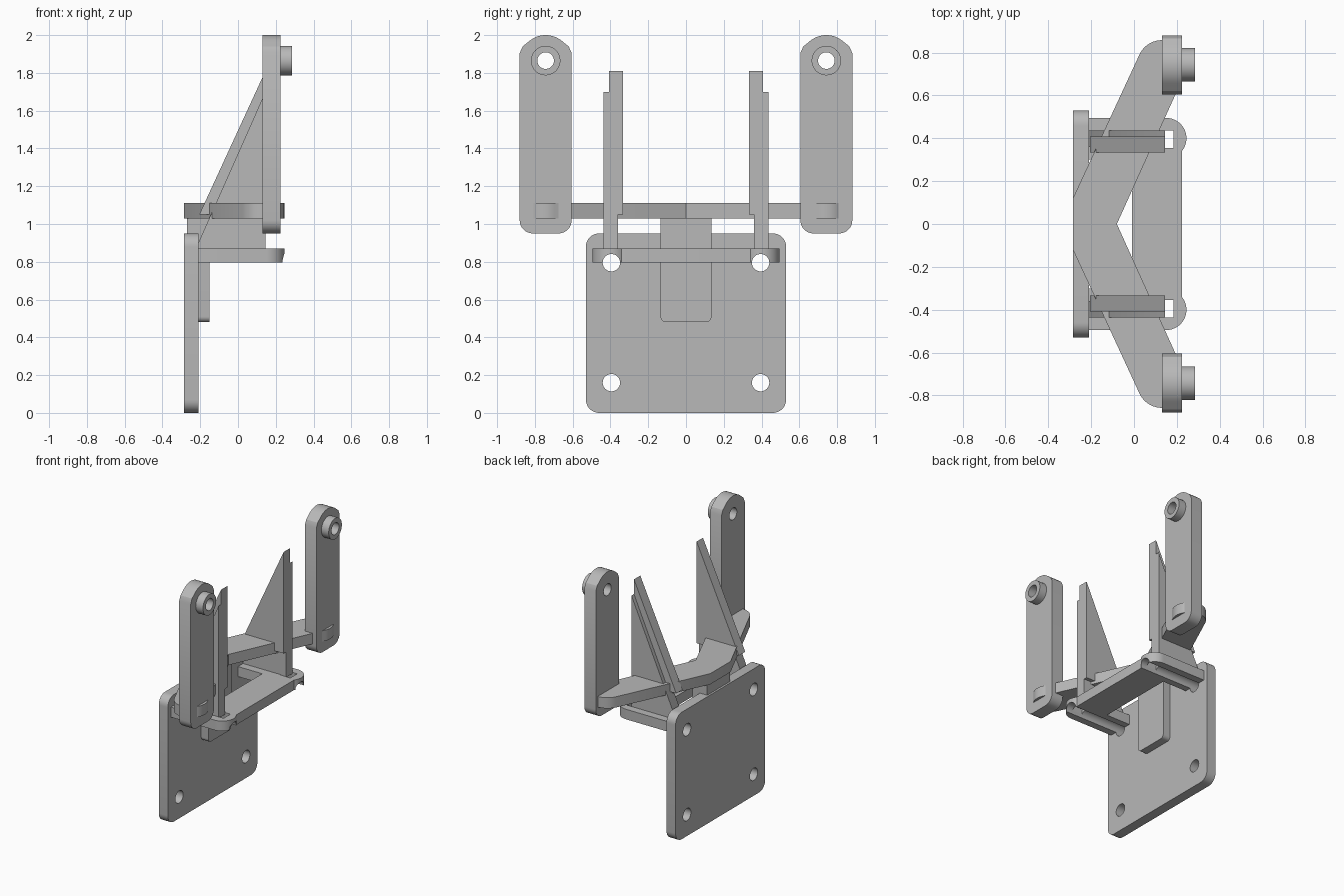
import bpy
import bmesh
from math import cos, sin, radians

if "Cube" in bpy.data.objects:
    bpy.data.objects.remove(bpy.data.objects["Cube"], do_unlink=True)

GREY = (0.48, 0.48, 0.48, 1.0)
mat = bpy.data.materials.new("plain grey")
mat.use_nodes = True
mat.diffuse_color = GREY
mat.node_tree.nodes["Principled BSDF"].inputs["Base Color"].default_value = GREY


def arc(cx, cy, r, start, end, n=8):
    """Points along an arc, angles in degrees."""
    angles = [radians(start + (end - start) * i / n) for i in range(n + 1)]
    return [(cx + r * cos(a), cy + r * sin(a)) for a in angles]


def rounded(a0, a1, b0, b1, r):
    """Rectangle with rounded corners."""
    return (arc(a1 - r, b0 + r, r, -90, 0) + arc(a1 - r, b1 - r, r, 0, 90)
            + arc(a0 + r, b1 - r, r, 90, 180) + arc(a0 + r, b0 + r, r, 180, 270))


def box(a0, a1, b0, b1):
    return [(a0, b0), (a1, b0), (a1, b1), (a0, b1)]


def circle(cx, cy, r):
    return arc(cx, cy, r, 0, 360, 40)[:-1]


def mirrored(half):
    """Close a half outline by reflecting it across y = 0."""
    return half + [(x, -y) for x, y in reversed(half) if abs(y) > 1e-6]


def prism(name, outline, axis, lo, hi):
    """Extrude an outline along one axis."""
    place = {"X": lambda a, b, d: (d, a, b),
             "Y": lambda a, b, d: (a, d, b),
             "Z": lambda a, b, d: (a, b, d)}[axis]
    bm = bmesh.new()
    base = bm.faces.new([bm.verts.new(place(a, b, lo)) for a, b in outline])
    new = bmesh.ops.extrude_face_region(bm, geom=[base])["geom"]
    bmesh.ops.translate(bm, vec=place(0, 0, hi - lo),
                        verts=[v for v in new if isinstance(v, bmesh.types.BMVert)])
    bmesh.ops.recalc_face_normals(bm, faces=bm.faces)
    mesh = bpy.data.meshes.new(name)
    bm.to_mesh(mesh)
    bm.free()
    mesh.materials.append(mat)
    ob = bpy.data.objects.new(name, mesh)
    bpy.context.collection.objects.link(ob)
    return ob


def activate(ob):
    bpy.ops.object.select_all(action="DESELECT")
    ob.select_set(True)
    bpy.context.view_layer.objects.active = ob


def cut(ob, outline, axis, lo, hi):
    """Remove a prism from a part."""
    cutter = prism("cutter", outline, axis, lo, hi)
    cutter.hide_render = True
    mod = ob.modifiers.new("cut", "BOOLEAN")
    mod.operation = "DIFFERENCE"
    mod.solver = "EXACT"
    mod.object = cutter
    activate(ob)
    bpy.ops.object.modifier_apply(modifier=mod.name)
    bpy.data.objects.remove(cutter, do_unlink=True)


parts = []

# Mounting plate with four screw holes
HOLE_Y, HOLE_Z = 0.395, 0.795
plate = prism("mounting_plate", rounded(-0.53, 0.53, 0, 0.95, 0.07), "X", -0.285, -0.21)
for y in (-HOLE_Y, HOLE_Y):
    for z in (0.16, HOLE_Z):
        cut(plate, circle(y, z, 0.046), "X", -0.4, -0.1)
parts.append(plate)

# Tongue in front of the plate, and the block that hooks over its top edge
tongue = [(0.135, 1.03), (-0.135, 1.03)] + arc(-0.105, 0.51, 0.03, 180, 270) \
    + arc(0.105, 0.51, 0.03, 270, 360)
parts.append(prism("tongue", tongue, "X", -0.21, -0.15))
parts.append(prism("hook_block", box(-0.135, 0.135, 0.95, 1.03), "X", -0.27, -0.21))

# V-shaped beam whose round ends pass through the posts
beam = [(-0.08, 0)] + arc(0.13, 0.743, 0.115, -25, 155, 20) + [(-0.285, 0.12)]
parts.append(prism("v_beam", mirrored(beam), "Z", 1.03, 1.11))

# U-shaped shelf with rounded lobes, screwdriver grooves and slots
shelf_half = [(-0.01, 0.30), (-0.21, 0.30), (-0.21, 0.495)] \
    + arc(0.15, 0.40, 0.095, 90, -38, 16) + [(0.225, 0.34)]
shelf = prism("shelf", mirrored(shelf_half), "Z", 0.795, 0.87)
for y in (-HOLE_Y, HOLE_Y):
    cut(shelf, circle(y, HOLE_Z, 0.046), "X", -0.3, 0.4)
    cut(shelf, box(0.10, 0.185, y - 0.041, y + 0.041), "Z", 0.7, 1.0)
parts.append(shelf)

# Upright posts, bosses and gussets at both ends
POST_Y, PIVOT_Z, HALF = 0.743, 1.865, 0.1375
for side, s in (("rear", 1), ("front", -1)):
    c = s * POST_Y
    outline = arc(c + HALF - 0.07, 1.02, 0.07, -90, 0) \
        + [(c + HALF, 1.905), (c + 0.122, 1.94)] \
        + arc(c, PIVOT_Z, 0.135, 50, 130, 14) \
        + [(c - 0.122, 1.94), (c - HALF, 1.905)] \
        + arc(c - HALF + 0.07, 1.02, 0.07, 180, 270)
    post = prism(side + "_post", outline, "X", 0.13, 0.225)
    boss = prism(side + "_pivot_boss", circle(c, PIVOT_Z, 0.078), "X", 0.225, 0.285)
    for part in (post, boss):
        cut(part, circle(c, PIVOT_Z, 0.044), "X", 0.0, 0.4)
    parts += [post, boss]

    # Gusset made of two offset layers
    lower = [(-0.21, 0.86), (0.145, 0.86), (0.145, 1.70), (-0.21, 0.90)]
    upper = [(-0.205, 1.05), (0.145, 1.05), (0.145, 1.81)]
    y0, y1 = sorted((s * 0.36, s * 0.437))
    parts.append(prism(side + "_gusset_outer", lower, "Y", y0, y1))
    y0, y1 = sorted((s * 0.333, s * 0.408))
    parts.append(prism(side + "_gusset_inner", upper, "Y", y0, y1))

# Smooth the round faces while keeping edges sharp
for ob in parts:
    activate(ob)
    bpy.ops.object.shade_smooth_by_angle(angle=radians(25))
